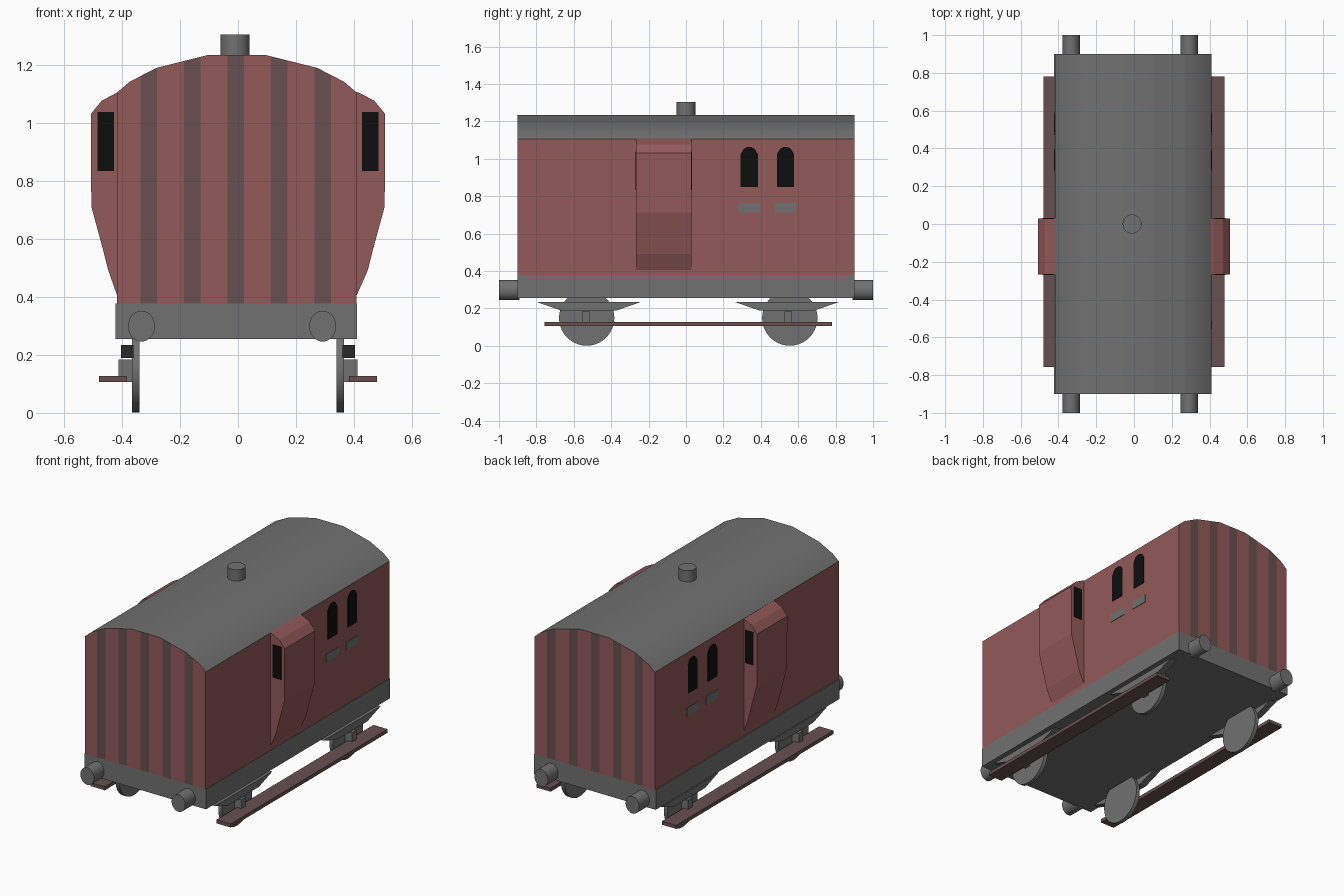
import bpy, bmesh, math
from mathutils import Vector, Matrix

if "Cube" in bpy.data.objects:
    bpy.data.objects.remove(bpy.data.objects["Cube"])


def material(name, rgb):
    m = bpy.data.materials.new(name)
    m.diffuse_color = (*rgb, 1)
    m.use_nodes = True
    m.node_tree.nodes["Principled BSDF"].inputs["Base Color"].default_value = m.diffuse_color
    return m


MAROON = material("maroon", (0.29, 0.10, 0.10))
BROWN = material("dark brown", (0.14, 0.08, 0.08))
GREY = material("grey", (0.165, 0.165, 0.165))
BLACK = material("black", (0.004, 0.004, 0.004))


def finish(name, bm, mats, smooth=False):
    bmesh.ops.recalc_face_normals(bm, faces=bm.faces)
    me = bpy.data.meshes.new(name)
    bm.to_mesh(me)
    bm.free()
    for m in mats:
        me.materials.append(m)
    ob = bpy.data.objects.new(name, me)
    bpy.context.collection.objects.link(ob)
    if smooth:
        bpy.ops.object.select_all(action='DESELECT')
        ob.select_set(True)
        bpy.context.view_layer.objects.active = ob
        bpy.ops.object.shade_smooth_by_angle(angle=math.radians(30))
    return ob


def prism_mesh(points, a, b, axis):
    """Extrude a profile from a to b: (x, z) points along y, or (y, z) points along x."""
    bm = bmesh.new()
    place = (lambda p: (p[0], a, p[1])) if axis == 'y' else (lambda p: (a, p[0], p[1]))
    step = (0, b - a, 0) if axis == 'y' else (b - a, 0, 0)
    face = bm.faces.new([bm.verts.new(place(p)) for p in points])
    ext = bmesh.ops.extrude_face_region(bm, geom=[face])
    verts = [g for g in ext['geom'] if isinstance(g, bmesh.types.BMVert)]
    bmesh.ops.translate(bm, verts=verts, vec=step)
    return bm


def prism(name, points, a, b, axis, mat):
    return finish(name, prism_mesh(points, a, b, axis), [mat])


def box(name, x, y, z, mat):
    lo, hi = min(x), max(x)
    return prism(name, [(lo, z[0]), (hi, z[0]), (hi, z[1]), (lo, z[1])], y[0], y[1], 'y', mat)


def cylinder(name, centre, radius, depth, axis, mat, sides=32, stretch=1):
    bm = bmesh.new()
    rot = {'x': Matrix.Rotation(math.pi / 2, 4, 'Y'),
           'y': Matrix.Rotation(math.pi / 2, 4, 'X'), 'z': Matrix()}[axis]
    bmesh.ops.create_cone(bm, cap_ends=True, segments=sides, radius1=radius,
                          radius2=radius, depth=depth, matrix=rot)
    bmesh.ops.scale(bm, verts=bm.verts, vec=(1, 1, stretch))
    bmesh.ops.translate(bm, verts=bm.verts, vec=centre)
    return finish(name, bm, [mat], True)


# Body with arched roof; end panels are cut into vertical stripes
CX, HALF = -0.004, 0.413
arch = [(HALF, 1.105), (0.37, 1.142), (0.277, 1.19), (0.097, 1.235)]
profile = [(HALF, 0.378)] + arch
profile = ([(CX + x, z) for x, z in profile] +
           [(CX - x, z) for x, z in reversed(profile)])
body = prism_mesh(profile, -0.9, 0.9, 'y')
stripes = [-0.008 + 0.15 * i for i in range(-2, 3)]
for c in stripes:
    for edge in (c - 0.029, c + 0.029):
        bmesh.ops.bisect_plane(body, geom=body.verts[:] + body.edges[:] + body.faces[:],
                               plane_co=(edge, 0, 0), plane_no=(1, 0, 0))
bmesh.ops.recalc_face_normals(body, faces=body.faces)
for f in body.faces:
    f.normal_update()
    x = f.calc_center_median().x
    if f.normal.z > 0.1:
        f.material_index = 2
    elif abs(f.normal.y) > 0.9 and any(abs(x - c) < 0.029 for c in stripes):
        f.material_index = 1
finish("body_and_roof", body, [MAROON, BROWN, GREY], True)

# Underframe and roof vent
box("underframe", (-0.423, 0.411), (-0.9, 0.9), (0.255, 0.378), GREY)
cylinder("roof_vent", (-0.01, 0, 1.26), 0.05, 0.09, 'z', GREY)

# Buffers at both ends
for x in (-0.333, 0.292):
    for s in (-1, 1):
        cylinder("buffer", (x, s * 0.945, 0.299), 0.0465, 0.11, 'y', GREY, stretch=1.14)

for s, side in ((-1, "left"), (1, "right")):
    wall = CX + s * HALF

    # Projecting lookout with a window on each end face
    lookout = [(s * 0.40, 1.11), (s * 0.42, 1.103), (s * 0.47, 1.077), (s * 0.507, 1.032),
               (s * 0.506, 0.712), (s * 0.47, 0.58), (s * 0.447, 0.49),
               (wall, 0.405), (s * 0.40, 0.405)]
    prism(side + "_lookout", lookout, -0.267, 0.03, 'y', MAROON)
    for y in (-0.27, 0.028):
        box(side + "_lookout_window", (s * 0.427, s * 0.484), (y, y + 0.005),
            (0.834, 1.038), BLACK)

    # Arched side windows and the small plates beneath them
    for y in (0.338, 0.532):
        pane = [(-0.046, 0.85), (0.046, 0.85), (0.046, 1.025), (0.03, 1.052), (0.014, 1.062)]
        pane += [(-0.014, 1.062), (-0.03, 1.052), (-0.046, 1.025)]
        prism(side + "_window", [(y + p, z) for p, z in pane],
              wall - s * 0.002, wall + s * 0.003, 'x', BLACK)
        box(side + "_label_plate", (wall - s * 0.002, wall + s * 0.003),
            (y - 0.06, y + 0.06), (0.714, 0.765), GREY)

    # Running gear
    for y in (-0.531, 0.555):
        cylinder(side + "_wheel", (s * 0.353, y, 0.149), 0.148, 0.025, 'x', GREY, 40)
    for y in (-0.52, 0.54):
        prism(side + "_spring", [(y - 0.28, 0.235), (y - 0.15, 0.19),
                                 (y + 0.15, 0.19), (y + 0.28, 0.235)],
              s * 0.36, s * 0.403, 'x', GREY)
    for y in (-0.535, 0.547):
        box(side + "_axle_box", (s * 0.362, s * 0.413), (y - 0.021, y + 0.021),
            (0.107, 0.185), GREY)

    # Long footboard
    box(side + "_footboard", (s * 0.382, s * 0.479), (-0.757, 0.78), (0.106, 0.128), BROWN)
